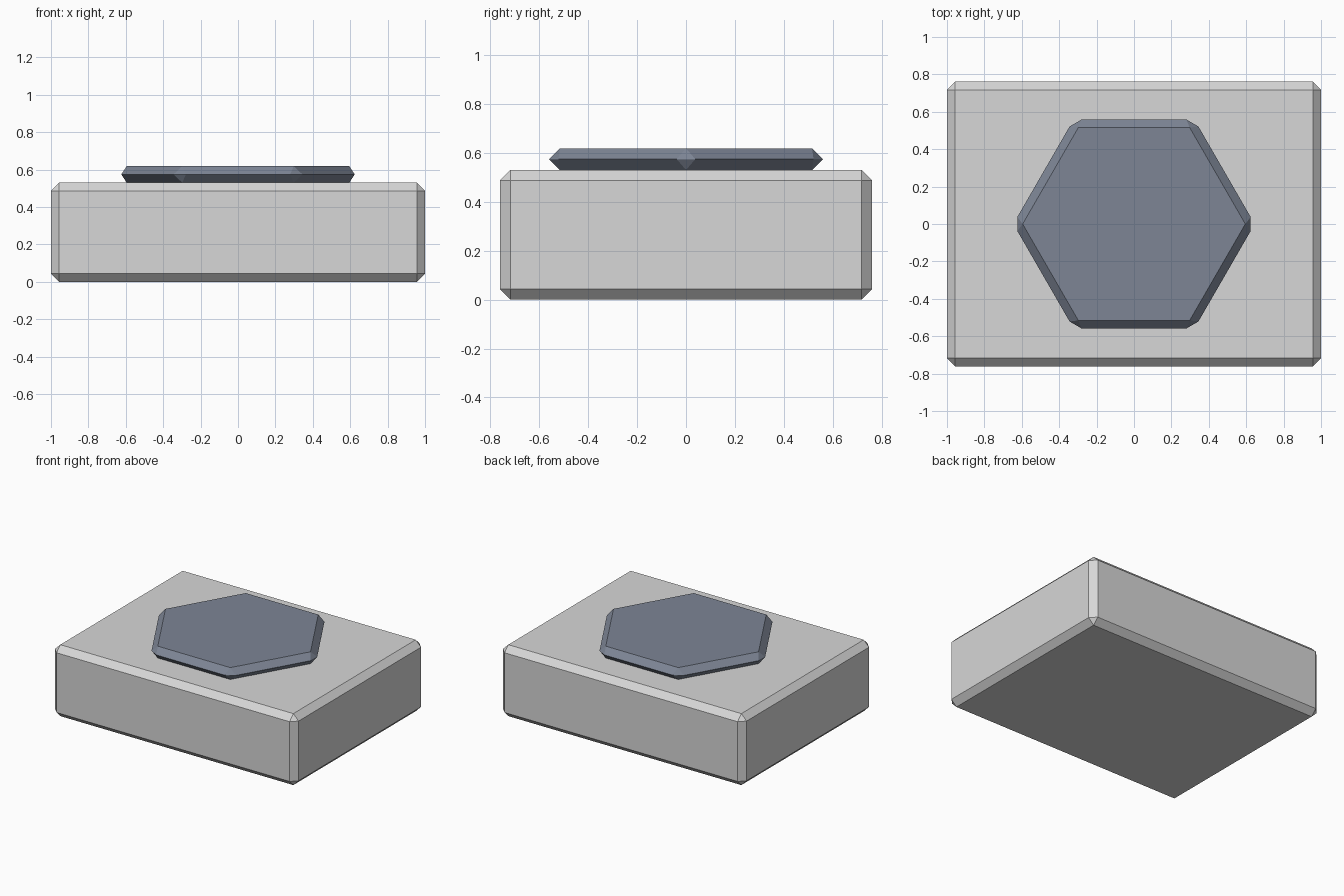
import bpy, bmesh, math
from mathutils import Matrix

if "Cube" in bpy.data.objects:
    bpy.data.objects.remove(bpy.data.objects["Cube"])

BEVEL = 0.0435


def material(name, rgb):
    mat = bpy.data.materials.new(name)
    mat.diffuse_color = (*rgb, 1)
    mat.use_nodes = True
    mat.node_tree.nodes["Principled BSDF"].inputs["Base Color"].default_value = mat.diffuse_color
    return mat


def add_part(name, bm, mat):
    """Turn a bmesh into a flat-shaded object with chamfered edges."""
    mesh = bpy.data.meshes.new(name)
    bm.to_mesh(mesh)
    bm.free()
    mesh.materials.append(mat)
    obj = bpy.data.objects.new(name, mesh)
    bpy.context.collection.objects.link(obj)
    mod = obj.modifiers.new("chamfer", 'BEVEL')
    mod.width = BEVEL
    mod.segments = 1
    mod.limit_method = 'ANGLE'
    return obj


light_grey = material("light grey", (0.68, 0.68, 0.68))
slate = material("slate blue grey", (0.205, 0.235, 0.30))

# Rectangular base block
bm = bmesh.new()
bmesh.ops.create_cube(bm, size=1, matrix=Matrix.Translation((0, 0, 0.265))
                      @ Matrix.Diagonal((2, 1.522, 0.53, 1)))
add_part("base_block", bm, light_grey)

# Hexagonal plate on top, corners pointing along x
bm = bmesh.new()
radius = 0.559 / math.cos(math.pi / 6)
bottom = [bm.verts.new((radius * math.cos(i * math.pi / 3),
                        radius * math.sin(i * math.pi / 3), 0.53)) for i in range(6)]
face = bm.faces.new(bottom)
ext = bmesh.ops.extrude_face_region(bm, geom=[face], use_keep_orig=True)
for v in ext["geom"]:
    if isinstance(v, bmesh.types.BMVert):
        v.co.z = 0.618
bmesh.ops.recalc_face_normals(bm, faces=bm.faces)
add_part("hexagon_plate", bm, slate)
